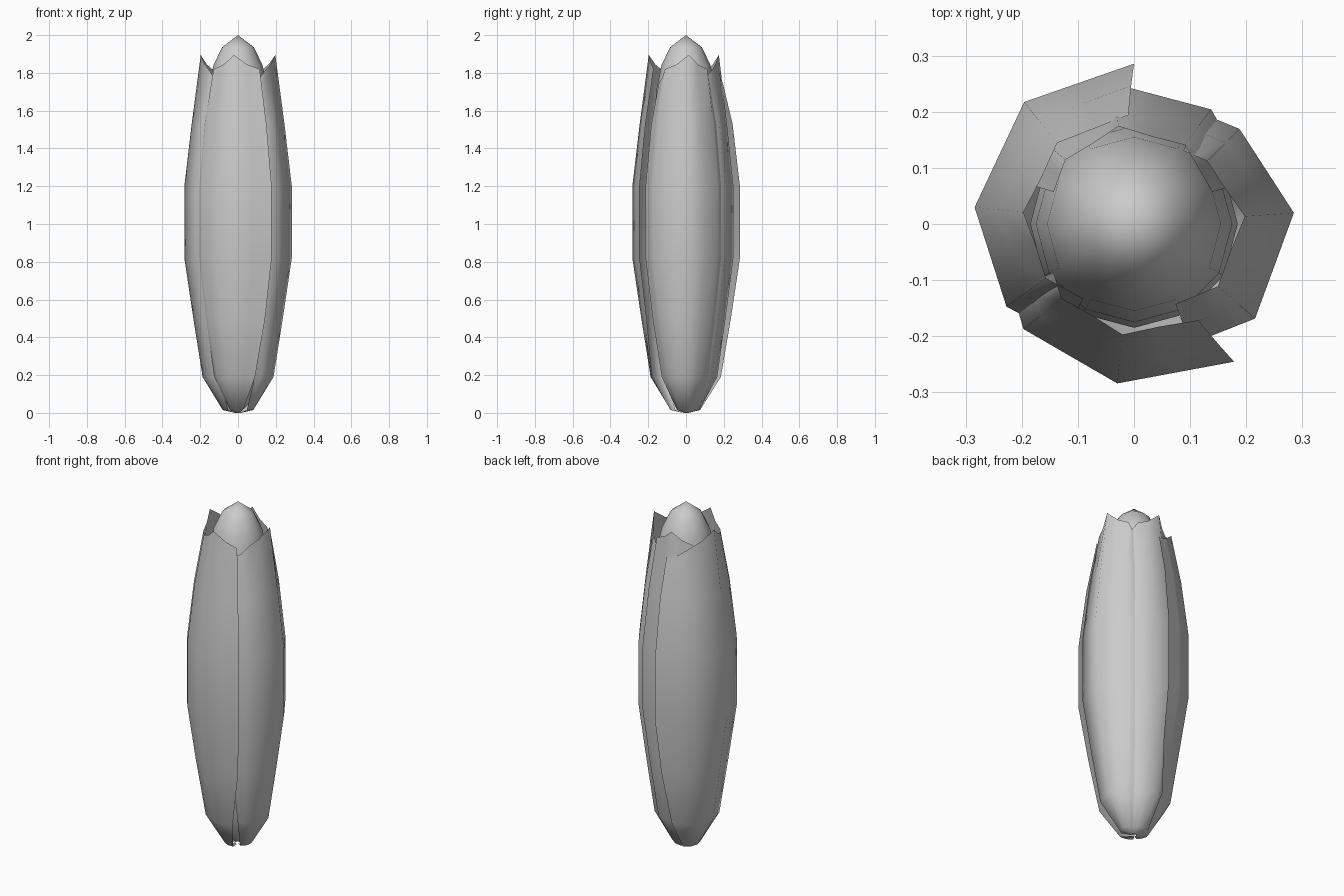
import bpy, math
from mathutils import Vector

if "Cube" in bpy.data.objects:
    bpy.data.objects.remove(bpy.data.objects["Cube"])

# height, radius scale, width scale of the husk rows (full size at mid height)
ROWS = [(0.0, 0.05, 0.5), (0.015, 0.28, 0.6), (0.19, 0.65, 0.8),
        (0.5, 0.82, 0.97), (0.82, 0.985, 1.0), (1.2, 0.985, 1.0),
        (1.53, 0.85, 0.98), (1.8, 0.67, 0.95)]


def make(name, verts, faces):
    me = bpy.data.meshes.new(name)
    me.from_pydata(verts, [], faces)
    me.update()
    for p in me.polygons:
        p.use_smooth = True
    ob = bpy.data.objects.new(name, me)
    bpy.context.collection.objects.link(ob)
    return ob


def grid_faces(rows, cols, wrap=False):
    out = []
    for i in range(rows - 1):
        for j in range(cols if wrap else cols - 1):
            k = (j + 1) % cols
            out.append((i * cols + j, i * cols + k, (i + 1) * cols + k, (i + 1) * cols + j))
    return out


def husk(name, tip, columns, narrow=0.5):
    """columns: (angle, mid radius); the tip rises at the angle 'tip'."""
    verts = []
    t = [c[0] for c in columns].index(tip)
    n = 2 * len(columns) - 1
    for z, rs, ws in ROWS:
        w = 1 - (1 - ws) * narrow * 2
        pts = []
        for a, r in columns:
            ang = math.radians(tip + (a - tip) * w)
            pts.append(Vector((r * rs * math.cos(ang), r * rs * math.sin(ang), z)))
        full = []
        for p, q in zip(pts, pts[1:]):
            full += [p, (p + q) / 2]
        full.append(pts[-1])
        verts += full
    # ragged pointed top edge
    drop = [1.895, 1.845, 1.82, 1.77, 1.75, 1.74, 1.73, 1.72, 1.71]
    for j in range(n):
        verts[-n + j].z = drop[abs(j - 2 * t)]
    verts[-n + 2 * t].xy *= 1.02
    return make(name, verts, grid_faces(len(ROWS), n))


# Overlapping husk leaves
husk("back_husk", 99, [(20, .225), (56, .25), (99, .258), (138, .25), (160, .23)], 0.3)
husk("right_husk", 4, [(-65, .24), (-38, .278), (4, .29), (42, .257), (58, .235)], 0.35)
husk("left_husk", 174, [(90, .29), (132, .297), (174, .29), (213, .275), (238, .24)], 0.35)
husk("front_husk", 264, [(208, .25), (223.5, .276), (264, .29), (306, .308)], 0.55)

# Inner cob with rounded, pointed top
profile = [(0.03, 0.02), (0.06, 0.05), (0.11, 0.2), (0.155, 0.5), (0.185, 0.85),
           (0.185, 1.2), (0.175, 1.5), (0.155, 1.72), (0.13, 1.84), (0.085, 1.935)]
N = 12
cv = [(r * math.cos(2 * math.pi * k / N), r * math.sin(2 * math.pi * k / N), z)
      for r, z in profile for k in range(N)]
cf = grid_faces(len(profile), N, True)
cf.append(tuple(reversed(range(N))))
cv.append((0, 0, 2.0))
base = (len(profile) - 1) * N
cf += [(base + k, base + (k + 1) % N, len(cv) - 1) for k in range(N)]
make("cob", cv, cf)
